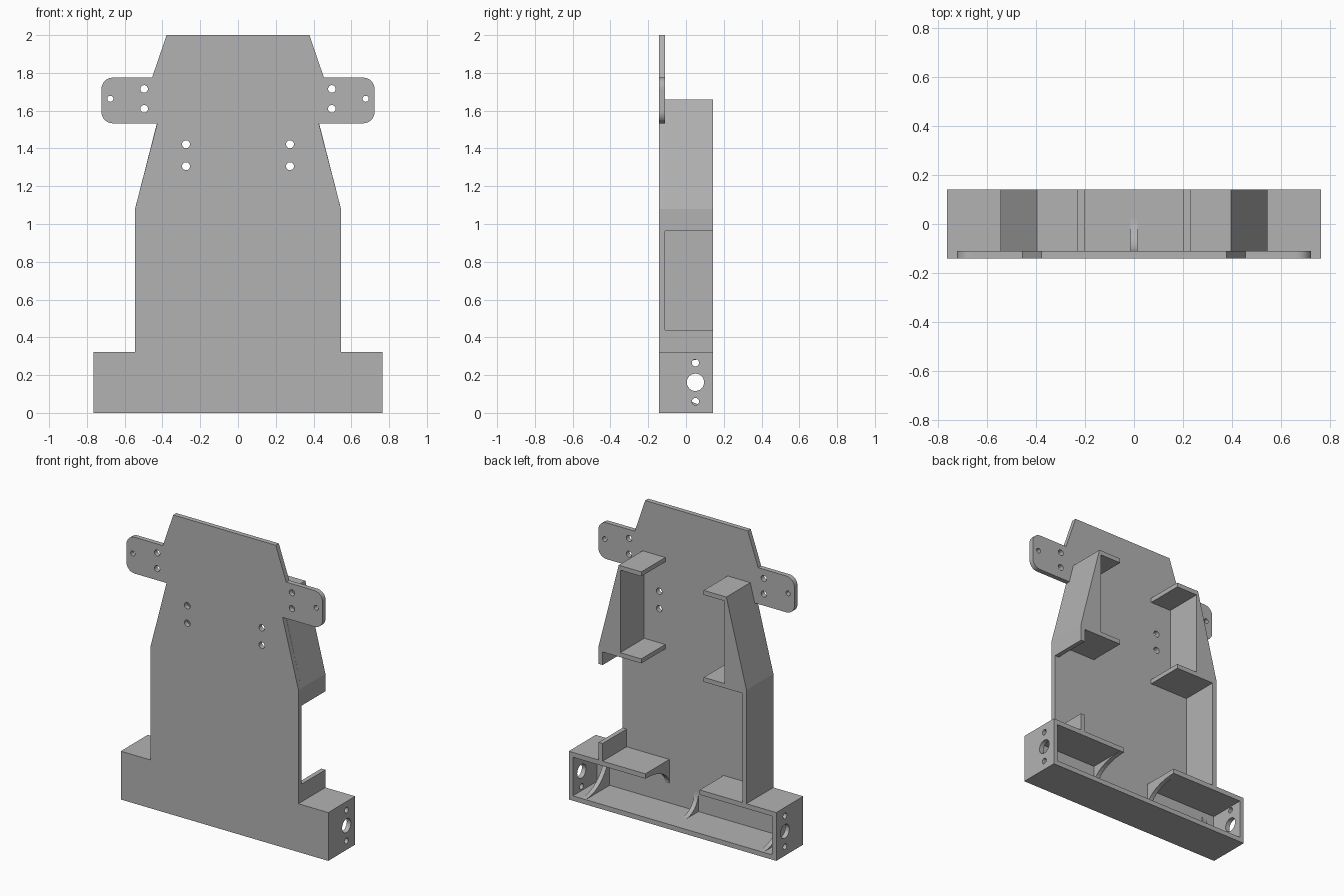
import bpy, bmesh, math
from mathutils import Vector

cube = bpy.data.objects.get("Cube")
if cube:
    bpy.data.objects.remove(cube, do_unlink=True)

grey = bpy.data.materials.new("plain_grey")
grey.use_nodes = True
colour = (0.45, 0.45, 0.45, 1)
grey.diffuse_color = colour
grey.node_tree.nodes["Principled BSDF"].inputs["Base Color"].default_value = colour

T = 0.032                 # sheet thickness
FRONT, BACK = -0.142, 0.142
INNER = FRONT + T         # back surface of the main plate


def prism(name, pts, axis, lo, hi):
    """Extrude a profile: (x, z) points along y, or (y, z) points along x."""
    place = (lambda p, d: (p[0], d, p[1])) if axis == "y" else (lambda p, d: (d, p[0], p[1]))
    bm = bmesh.new()
    face = bm.faces.new([bm.verts.new(place(p, lo)) for p in pts])
    out = bmesh.ops.extrude_face_region(bm, geom=[face])
    moved = [v for v in out["geom"] if isinstance(v, bmesh.types.BMVert)]
    shift = Vector((0, hi - lo, 0)) if axis == "y" else Vector((hi - lo, 0, 0))
    bmesh.ops.translate(bm, verts=moved, vec=shift)
    bmesh.ops.recalc_face_normals(bm, faces=bm.faces)
    mesh = bpy.data.meshes.new(name)
    bm.to_mesh(mesh)
    bm.free()
    mesh.materials.append(grey)
    obj = bpy.data.objects.new(name, mesh)
    bpy.context.collection.objects.link(obj)
    return obj


def box(name, x0, x1, y0, y1, z0, z1):
    x0, x1 = sorted((x0, x1))
    return prism(name, [(x0, z0), (x1, z0), (x1, z1), (x0, z1)], "y", y0, y1)


def arc(cx, cz, rx, rz, start, end, steps=10):
    angles = [math.radians(start + (end - start) * i / steps) for i in range(steps + 1)]
    return [(cx + rx * math.cos(a), cz + rz * math.sin(a)) for a in angles]


def drill(obj, holes, axis, lo, hi):
    """Cut round holes given as (u, z, radius)."""
    for u, z, r in holes:
        cutter = prism("hole_cutter", arc(u, z, r, r, 0, 345, 23), axis, lo, hi)
        cutter.hide_render = True
        mod = obj.modifiers.new("hole", "BOOLEAN")
        mod.operation = "DIFFERENCE"
        mod.solver = "EXACT"
        mod.object = cutter
        bpy.context.view_layer.objects.active = obj
        bpy.ops.object.modifier_apply(modifier=mod.name)
        bpy.data.objects.remove(cutter, do_unlink=True)


# Main plate with rounded ears
R = 0.06
half = [(0.765, 0), (0.765, 0.322), (0.545, 0.322), (0.545, 1.08), (0.428, 1.533)]
half += arc(0.723 - R, 1.533 + R, R, R, -90, 0, 8)
half += arc(0.723 - R, 1.775 - R, R, R, 0, 90, 8)
half += [(0.455, 1.775), (0.378, 2.0)]
plate = prism("main_plate", half + [(-x, z) for x, z in reversed(half)], "y", FRONT, INNER)
holes = [(0.497, 1.715, 0.02), (0.497, 1.61, 0.02), (0.676, 1.663, 0.016),
         (0.275, 1.422, 0.021), (0.275, 1.306, 0.021)]
drill(plate, [(s * x, z, r) for x, z, r in holes for s in (1, -1)], "y", FRONT - 0.1, INNER + 0.1)

# Base floor and central floor rib
box("base_floor", -0.765, 0.765, INNER, BACK, 0, T)
rib = [(INNER, T)] + arc(0.02, 0.16, 0.13, 0.128, 270, 180)
prism("centre_rib", rib, "x", -0.015, 0.015)

for s, side in ((1, "left"), (-1, "right")):
    # Base end wall with drilled holes
    end = box(side + "_end_wall", s * 0.735, s * 0.765, INNER, BACK, T, 0.322)
    drill(end, [(0.05, 0.162, 0.046), (0.05, 0.265, 0.019), (0.05, 0.06, 0.019)],
          "x", s * 0.75 - 0.1, s * 0.75 + 0.1)
    # Base top shelf and curved gussets
    box(side + "_base_shelf", s * 0.2, s * 0.735, INNER, BACK, 0.29, 0.322)
    gusset = [(INNER, 0.29)] + arc(BACK, 0.16, BACK - INNER, 0.13, 180, 90)
    prism(side + "_shelf_gusset", gusset, "x", s * 0.2, s * 0.23)
    gusset = [(INNER, T)] + arc(BACK, 0.29, BACK - INNER, 0.258, 270, 180)
    prism(side + "_floor_gusset", gusset, "x", s * 0.64, s * 0.67)
    # Upper bracket: wedge wall and two flanges
    wedge = [(0.385, 1.05), (0.545, 1.05), (0.545, 1.08), (0.397, 1.66), (0.385, 1.66)]
    prism(side + "_wedge_wall", [(s * x, z) for x, z in wedge], "y", INNER, BACK)
    box(side + "_upper_flange", s * 0.23, s * 0.385, INNER, BACK, 1.63, 1.66)
    box(side + "_lower_flange", s * 0.23, s * 0.385, INNER, BACK, 1.05, 1.08)

# Side walls: the left one has an opening
for name, s, z0, z1 in (("right_side_wall", -1, 0.322, 1.05),
                        ("left_wall_stub", 1, 0.322, 0.44),
                        ("left_wall_top", 1, 0.963, 1.05)):
    box(name, s * 0.515, s * 0.545, INNER, BACK, z0, z1)
